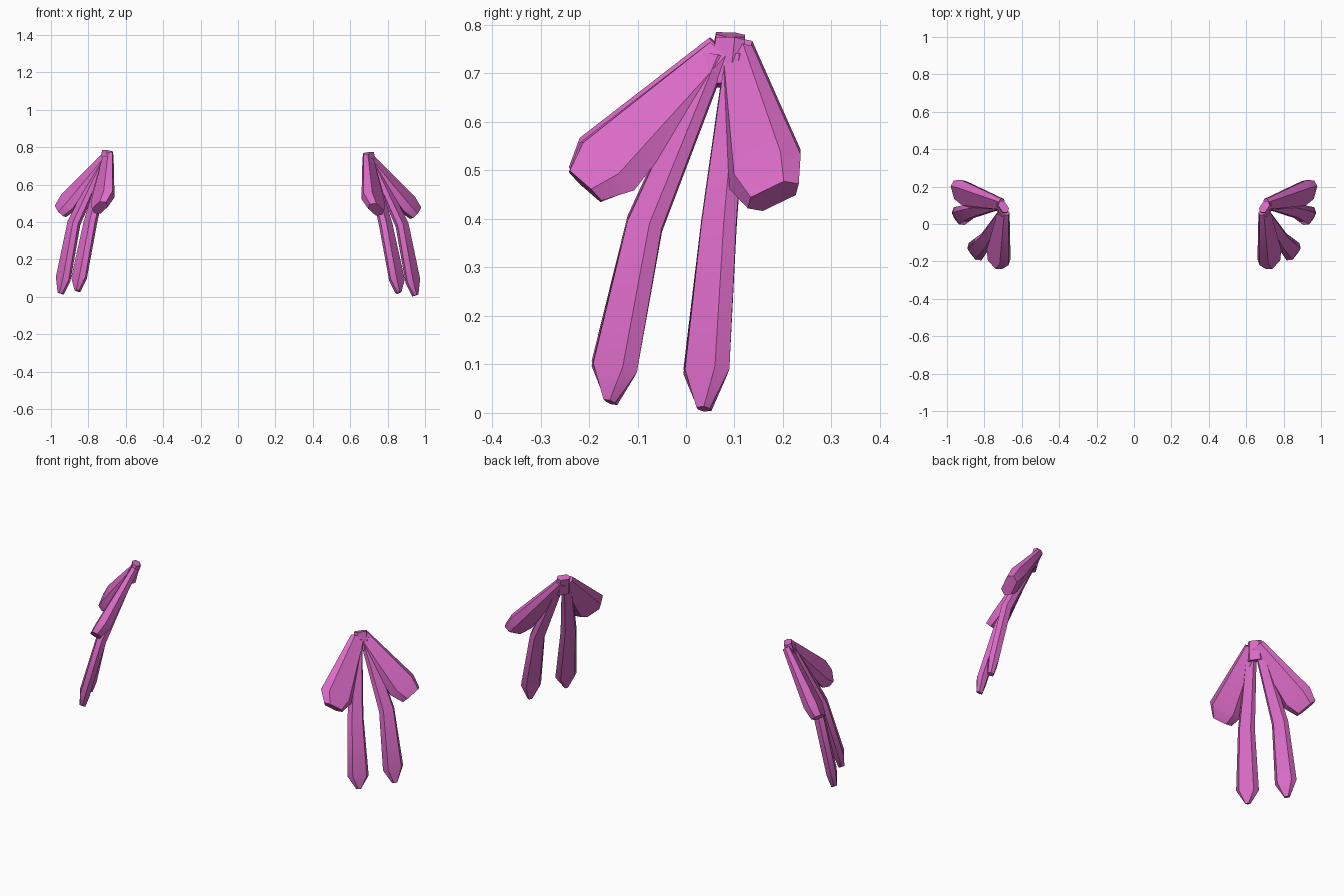
import bpy, bmesh, math
from mathutils import Vector

if "Cube" in bpy.data.objects:
    bpy.data.objects.remove(bpy.data.objects["Cube"])

pink = bpy.data.materials.new("pink_ribbon")
pink.diffuse_color = (0.72, 0.15, 0.58, 1)
pink.use_nodes = True
pink.node_tree.nodes["Principled BSDF"].inputs["Base Color"].default_value = pink.diffuse_color

# flattened hexagonal ribbon section: (width, thickness) factors
SECTION = [(1, 0), (.65, 1), (-.65, 1), (-1, 0), (-.65, -1), (.65, -1)]


def ribbon(name, width_dir, stations, side):
    """Loft along stations of (centre, half width, half thickness)."""
    centres = [Vector(s[0]) for s in stations]
    axis = (centres[-1] - centres[0]).normalized()
    w = Vector(width_dir).normalized()
    w = (w - axis * w.dot(axis)).normalized()
    n = axis.cross(w)
    bm = bmesh.new()
    rings = []
    for c, (_, hw, ht) in zip(centres, stations):
        ring = []
        for a, b in SECTION:
            p = c + w * (a * hw) + n * (b * ht)
            # the left bow sits slightly higher than the right one
            ring.append(bm.verts.new((p.x * side, p.y, p.z + (.01 if side < 0 else 0))))
        rings.append(ring)
    k = len(SECTION)
    for r0, r1 in zip(rings, rings[1:]):
        for i in range(k):
            bm.faces.new((r0[i], r0[(i + 1) % k], r1[(i + 1) % k], r1[i]))
    bm.faces.new(rings[0])
    bm.faces.new(rings[-1])
    bmesh.ops.recalc_face_normals(bm, faces=bm.faces)
    mesh = bpy.data.meshes.new(name)
    bm.to_mesh(mesh)
    bm.free()
    mesh.materials.append(pink)
    ob = bpy.data.objects.new(name, mesh)
    bpy.context.collection.objects.link(ob)
    bpy.context.view_layer.objects.active = ob
    ob.select_set(True)
    bpy.ops.object.shade_smooth_by_angle(angle=math.radians(40))
    ob.select_set(False)


ACROSS = (.55, .83, 0)  # horizontal direction in the bow's plane

for side, tag in ((1, "right"), (-1, "left")):
    # puffed loops
    ribbon(tag + "_front_loop", (.59, .56, -.58), [
        ((.695, .072, .742), .040, .018),
        ((.724, -.163, .508), .092, .036),
        ((.738, -.208, .467), .055, .028)], side)
    ribbon(tag + "_back_loop", (.27, .88, .38), [
        ((.703, .105, .742), .036, .018),
        ((.905, .163, .497), .084, .036),
        ((.950, .180, .447), .060, .028)], side)
    # hanging tails with pointed ends
    ribbon(tag + "_front_tail", ACROSS, [
        ((.700, .062, .735), .026, .018),
        ((.790, -.085, .385), .043, .025),
        ((.850, -.148, .090), .058, .025),
        ((.858, -.156, .022), .012, .015)], side)
    ribbon(tag + "_back_tail", ACROSS, [
        ((.712, .105, .735), .026, .018),
        ((.877, .068, .385), .042, .025),
        ((.935, .042, .085), .056, .025),
        ((.948, .037, .008), .014, .015)], side)
    # centre knot
    ribbon(tag + "_knot", ACROSS, [
        ((.697, .092, .770), .036, .020),
        ((.716, .078, .675), .042, .020)], side)
